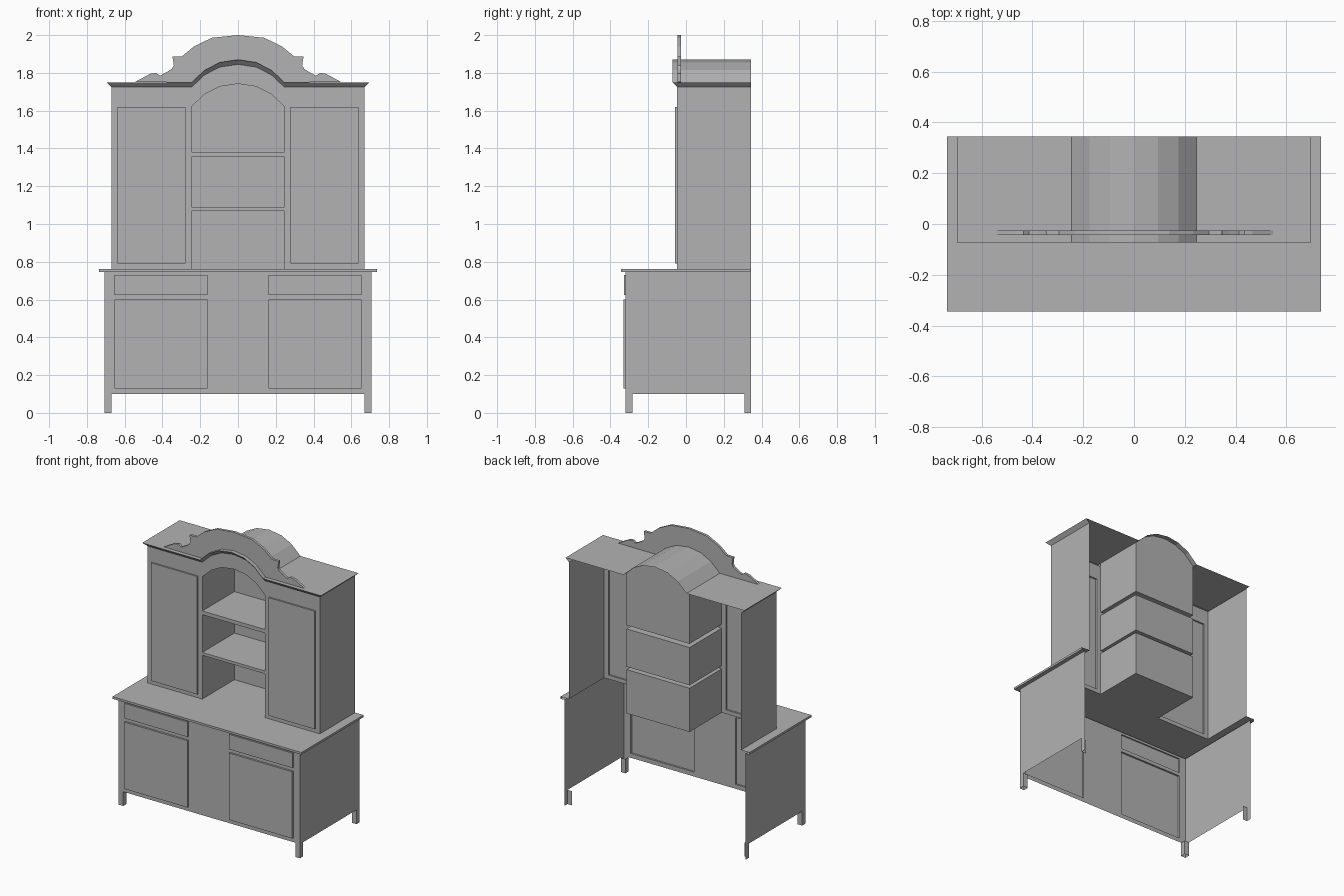
import bpy, bmesh

if "Cube" in bpy.data.objects:
    bpy.data.objects.remove(bpy.data.objects["Cube"])

BACK = 0.345
LOW_Y, UP_Y, CORNICE_Y, NICHE_Y = -0.319, -0.047, -0.072, 0.31

grey = bpy.data.materials.new("dark_grey")
grey.diffuse_color = (0.45, 0.45, 0.45, 1)
grey.use_nodes = True
grey.node_tree.nodes["Principled BSDF"].inputs["Base Color"].default_value = grey.diffuse_color


def finish(bm, name):
    bmesh.ops.remove_doubles(bm, verts=bm.verts, dist=1e-5)
    bmesh.ops.recalc_face_normals(bm, faces=bm.faces)
    me = bpy.data.meshes.new(name)
    bm.to_mesh(me)
    bm.free()
    me.materials.append(grey)
    ob = bpy.data.objects.new(name, me)
    bpy.context.collection.objects.link(ob)
    return ob


def loft(name, rows, closed=False, cap=False):
    """Quads between successive rows of points; optional face on the last row."""
    bm = bmesh.new()
    vs = [[bm.verts.new(p) for p in r] for r in rows]
    n = len(vs[0])
    for a, b in zip(vs, vs[1:]):
        for i in range(n if closed else n - 1):
            j = (i + 1) % n
            bm.faces.new((a[i], a[j], b[j], b[i]))
    if cap:
        bm.faces.new(vs[-1])
    return finish(bm, name)


def at_y(path, y):
    return [(x, y, z) for x, z in path]


def at_z(path, z):
    return [(x, y, z) for x, y in path]


def rect(a0, a1, b0, b1):
    return [(a0, b0), (a1, b0), (a1, b1), (a0, b1)]


def sheet(name, place, level, us, vs, holes):
    """Flat sheet on a grid with rectangular openings."""
    bm = bmesh.new()
    for u0, u1 in zip(us, us[1:]):
        for v0, v1 in zip(vs, vs[1:]):
            cu, cv = (u0 + u1) / 2, (v0 + v1) / 2
            if any(h[0] < cu < h[1] and h[2] < cv < h[3] for h in holes):
                continue
            bm.faces.new([bm.verts.new(p) for p in place(rect(u0, u1, v0, v1), level)])
    finish(bm, name)


# shared faceted arch, raised or lowered for roof, cornice and niche
HALF = [(0.245, 0.0), (0.176, 0.065), (0.095, 0.106)]
SHAPE = [(-x, z) for x, z in HALF] + [(0, 0.12)] + [(x, z) for x, z in HALF[::-1]]


def arch(z0):
    return [(x, z0 + z) for x, z in SHAPE]


# lower cabinet: front sheet, pushed-out doors and drawers
low_holes = []
for s, side in ((-1, "left"), (1, "right")):
    x0, x1 = sorted((s * 0.162, s * 0.654))
    for part, z0, z1, d in (("lower_door", 0.13, 0.60, 0.013), ("drawer", 0.625, 0.73, 0.01)):
        low_holes.append((x0, x1, z0, z1))
        r = rect(x0, x1, z0, z1)
        loft(f"{part}_{side}", [at_y(r, LOW_Y), at_y(r, LOW_Y - d)], True, True)
    # side sheet
    x, xi = s * 0.706, s * 0.67
    loft(f"lower_side_{side}", [[(x, LOW_Y, 0.1), (x, BACK, 0.1)],
                                [(x, LOW_Y, 0.747), (x, BACK, 0.747)]])
    # front legs are hollow posts, back legs are angles open to the rear
    post = rect(x, xi, LOW_Y, LOW_Y + 0.036)
    loft(f"front_leg_{side}", [at_z(post, 0.1), at_z(post, 0)], True)
    angle = [(x, BACK), (x, BACK - 0.036), (xi, BACK - 0.036)]
    loft(f"back_leg_{side}", [at_z(angle, 0.1), at_z(angle, 0)])
sheet("lower_front", at_y, LOW_Y, [-0.706, -0.654, -0.162, 0.162, 0.654, 0.706],
      [0.1, 0.13, 0.60, 0.625, 0.73, 0.747], low_holes)

# counter: top sheet open below the upper cupboards, with rim and lip
sheet("counter_top", at_z, 0.762, [-0.735, -0.67, -0.245, 0.245, 0.67, 0.735],
      [-0.345, UP_Y, NICHE_Y, BACK],
      [(-0.67, -0.245, UP_Y, BACK), (0.245, 0.67, UP_Y, BACK), (-0.245, 0.245, NICHE_Y, BACK)])
outer = [(-0.735, BACK), (-0.735, -0.345), (0.735, -0.345), (0.735, BACK)]
inner = [(-0.706, BACK), (-0.706, LOW_Y), (0.706, LOW_Y), (0.706, BACK)]
loft("counter_edge", [at_z(outer, 0.762), at_z(outer, 0.747), at_z(inner, 0.747)])

# upper cabinet: doors, sides, front sheet
up_holes = [(-0.245, 0.245, 0.762, 1.07), (-0.245, 0.245, 1.09, 1.356),
            (-0.245, 0.245, 1.382, 1.725)]
for s, side in ((-1, "left"), (1, "right")):
    x0, x1 = sorted((s * 0.278, s * 0.638))
    up_holes.append((x0, x1, 0.79, 1.62))
    r = rect(x0, x1, 0.79, 1.62)
    loft(f"upper_door_{side}", [at_y(r, UP_Y), at_y(r, UP_Y - 0.011)], True, True)
    x = s * 0.67
    loft(f"upper_side_{side}", [[(x, UP_Y, 0.762), (x, BACK, 0.762)],
                                [(x, UP_Y, 1.725), (x, BACK, 1.725)]])
sheet("upper_front", at_y, UP_Y, [-0.67, -0.638, -0.278, -0.245, 0.245, 0.278, 0.638, 0.67],
      [0.762, 0.79, 1.07, 1.09, 1.356, 1.382, 1.62, 1.725], up_holes)
loft("arch_front", [at_y(arch(1.622), UP_Y), at_y(arch(1.725), UP_Y)])

# niche compartments, the gaps between them are the shelves;
# the top one rises to the barrel of the roof
bottom = [(-0.245, 0.762), (-0.245, 1.07), (0.245, 1.07), (0.245, 0.762)]
loft("niche_bottom", [at_y(bottom, UP_Y), at_y(bottom, NICHE_Y)], False, True)
middle = rect(-0.245, 0.245, 1.09, 1.356)
loft("niche_middle", [at_y(middle, UP_Y), at_y(middle, NICHE_Y)], True, True)
top = arch(1.75)[-1:] + [(0.245, 1.382), (-0.245, 1.382)] + arch(1.75)[:-1]
loft("niche_top", [at_y(top[:4], UP_Y), at_y(top[:4], NICHE_Y)])
bm = bmesh.new()
bm.faces.new([bm.verts.new(p) for p in at_y(top, NICHE_Y)])
finish(bm, "niche_top_back")

# roof sheet with barrel, and sloping cornice below its edge
low = [(-0.67, 1.725)] + arch(1.725) + [(0.67, 1.725)]
high = [(-0.696, 1.75)] + arch(1.75) + [(0.696, 1.75)]
loft("roof", [at_y(high, CORNICE_Y), at_y(high, BACK)])


def around(path, y):
    p = at_y(path, y)
    return [(p[0][0], BACK, p[0][2])] + p + [(p[-1][0], BACK, p[-1][2])]


loft("cornice", [around(low, UP_Y), around(high, CORNICE_Y)])

# scrolled pediment board standing on the roof
half = [(0.547, 1.751), (0.466, 1.795), (0.434, 1.80), (0.413, 1.785), (0.375, 1.805),
        (0.35, 1.822), (0.34, 1.84), (0.347, 1.888), (0.296, 1.888), (0.233, 1.94),
        (0.138, 1.986)]
outline = [(-x, z) for x, z in half] + [(0, 2.0)] + half[::-1] + arch(1.75)[::-1]
bm = bmesh.new()
face = bm.faces.new([bm.verts.new(p) for p in at_y(outline, -0.044)])
ext = bmesh.ops.extrude_face_region(bm, geom=[face], use_keep_orig=True)
for v in ext["geom"]:
    if isinstance(v, bmesh.types.BMVert):
        v.co.y = -0.026
finish(bm, "pediment")
